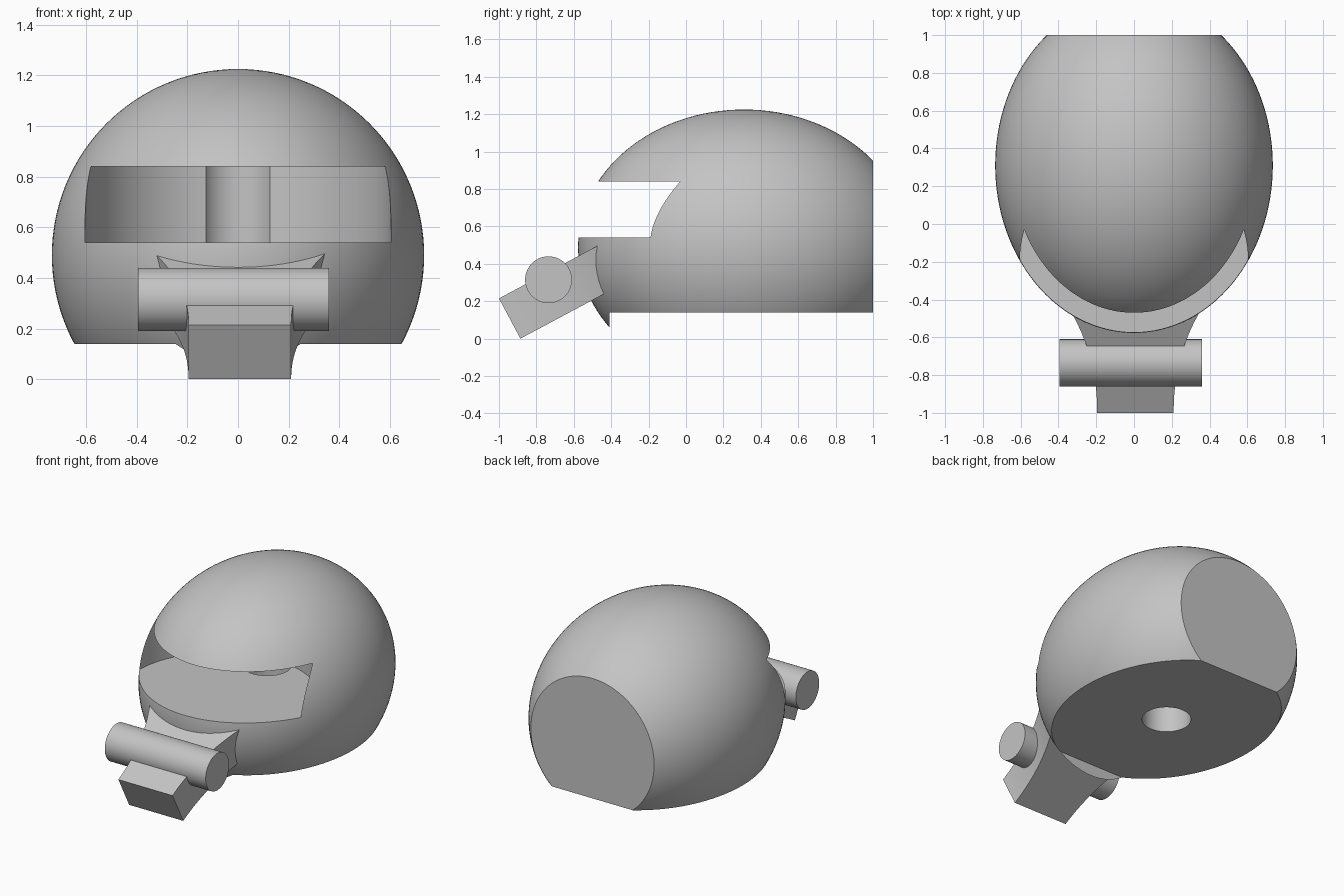
import bpy
import bmesh
import math
from mathutils import Matrix, Vector

cube = bpy.data.objects.get("Cube")
if cube:
    bpy.data.objects.remove(cube, do_unlink=True)

# One plain grey for everything
GREY = (0.55, 0.55, 0.55, 1.0)
grey = bpy.data.materials.new("plain grey")
grey.use_nodes = True
grey.diffuse_color = GREY
grey.node_tree.nodes["Principled BSDF"].inputs["Base Color"].default_value = GREY


def make_object(name, bm):
    bmesh.ops.recalc_face_normals(bm, faces=bm.faces)
    mesh = bpy.data.meshes.new(name)
    bm.to_mesh(mesh)
    bm.free()
    mesh.materials.append(grey)
    obj = bpy.data.objects.new(name, mesh)
    bpy.context.collection.objects.link(obj)
    return obj


def box(name, low, high):
    low, high = Vector(low), Vector(high)
    bm = bmesh.new()
    bmesh.ops.create_cube(bm, size=1, matrix=Matrix.Translation((low + high) / 2)
                          @ Matrix.Diagonal((*(high - low), 1)))
    return make_object(name, bm)


def cylinder(name, centre, radius, length, turn=Matrix()):
    bm = bmesh.new()
    bmesh.ops.create_cone(bm, cap_ends=True, segments=96, radius1=radius,
                          radius2=radius, depth=length,
                          matrix=Matrix.Translation(centre) @ turn)
    return make_object(name, bm)


def select_only(obj):
    bpy.ops.object.select_all(action="DESELECT")
    obj.select_set(True)
    bpy.context.view_layer.objects.active = obj


def cut(target, cutter):
    select_only(target)
    mod = target.modifiers.new("cut", "BOOLEAN")
    mod.operation = "DIFFERENCE"
    mod.solver = "EXACT"
    mod.object = cutter
    bpy.ops.object.modifier_apply(modifier=mod.name)
    bpy.data.objects.remove(cutter, do_unlink=True)


def smooth(obj):
    select_only(obj)
    bpy.ops.object.shade_smooth_by_angle(angle=math.radians(30))


# Helmet shell: a solid ellipsoid
bm = bmesh.new()
bmesh.ops.create_uvsphere(bm, u_segments=128, v_segments=64, radius=1,
                          matrix=Matrix.Translation((0, 0.31, 0.49))
                          @ Matrix.Diagonal((0.735, 0.887, 0.735, 1)))
helmet = make_object("helmet", bm)

# Flat back, flat base (leaving a small chin lip in front), visor slot, neck hole
cut(helmet, box("back_cutter", (-2, 1, -1), (2, 2, 2)))
cut(helmet, box("base_cutter", (-2, -0.41, -1), (2, 2, 0.14)))
cut(helmet, cylinder("visor_cutter", (0, -0.2, 0.69), 0.605, 0.3))
cut(helmet, cylinder("neck_cutter", (0, 0.31, 0.38), 0.15, 1.0))
smooth(helmet)

# Chin block: flared plan outline, given thickness and tilted upwards
LENGTH, THICK, STEPS = 0.62, 0.2435, 20
side = []
for i in range(STEPS + 1):
    t = LENGTH * i / STEPS
    side.append((0.2025 + 0.135 * (t / 0.6) ** 2.2, t))
outline = side + [(-x, t) for x, t in reversed(side)]
bm = bmesh.new()
face = bm.faces.new([bm.verts.new((x, t, 0)) for x, t in outline])
extruded = bmesh.ops.extrude_face_region(bm, geom=[face])["geom"]
moved = [v for v in extruded if isinstance(v, bmesh.types.BMVert)]
bmesh.ops.translate(bm, verts=moved, vec=(0, 0, -THICK))
bm.transform(Matrix.Translation((0.0075, -1, 0.215))
             @ Matrix.Rotation(math.radians(28.1), 4, "X"))
smooth(make_object("chin_block", bm))

# Cross bar through the chin block
smooth(cylinder("cross_bar", (-0.0175, -0.735, 0.315), 0.125, 0.755,
                Matrix.Rotation(math.pi / 2, 4, "Y")))
